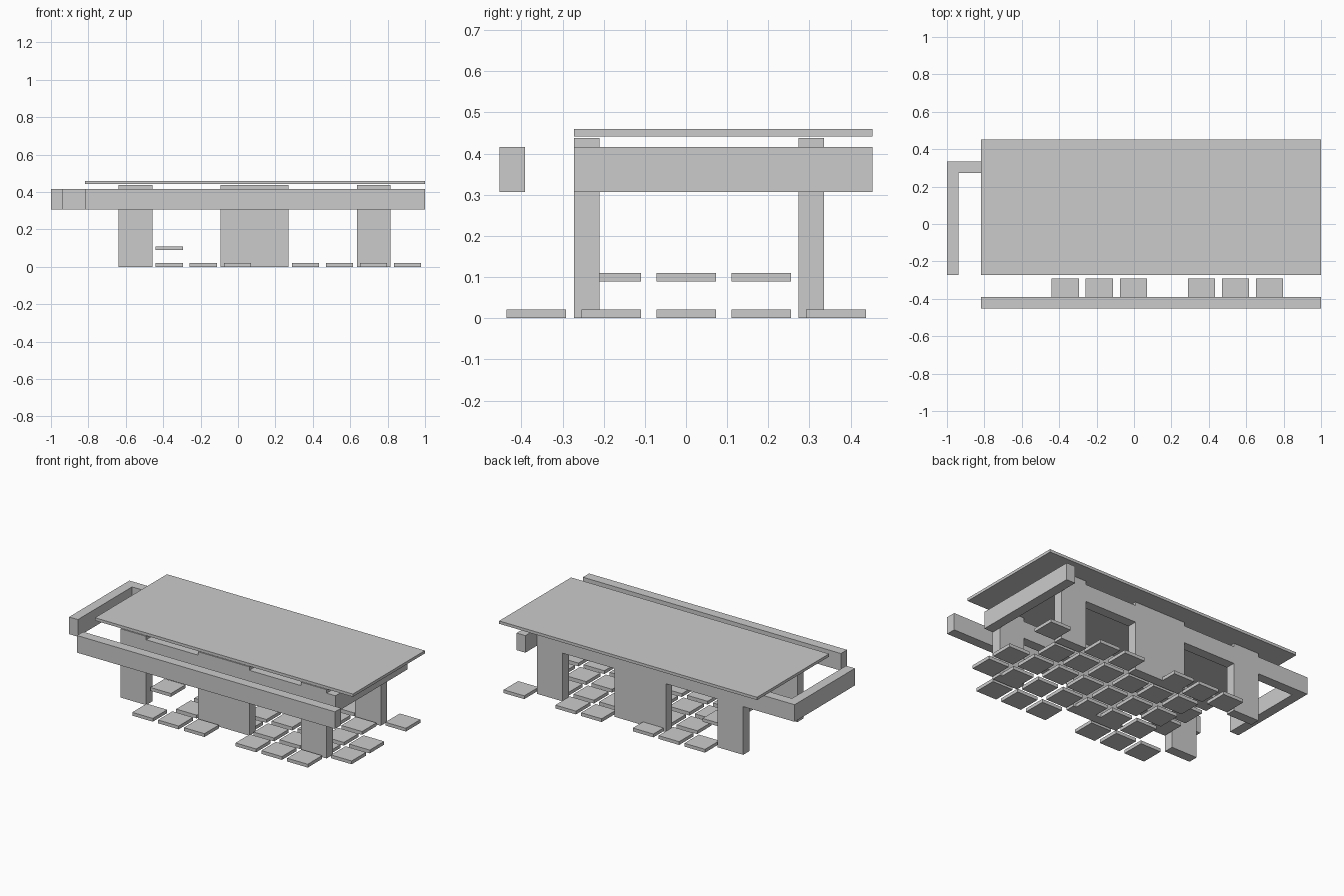
import bpy

cube = bpy.data.objects.get("Cube")
if cube:
    bpy.data.objects.remove(cube, do_unlink=True)

# Single plain grey finish
grey = bpy.data.materials.new("light_grey")
grey.use_nodes = True
colour = (0.6, 0.6, 0.6, 1)
grey.diffuse_color = colour
grey.node_tree.nodes["Principled BSDF"].inputs["Base Color"].default_value = colour


def box(name, xs, ys, zs):
    """Add a box spanning the given x, y and z ranges."""
    spans = (xs, ys, zs)
    bpy.ops.mesh.primitive_cube_add(size=1, location=[(a + b) / 2 for a, b in spans])
    ob = bpy.context.object
    ob.name = name
    ob.scale = [b - a for a, b in spans]
    bpy.ops.object.transform_apply(location=False, rotation=False, scale=True)
    ob.data.materials.append(grey)
    return ob


FRONT = (-0.272, -0.21)
BACK = (0.273, 0.335)
BEAM_Z = (0.307, 0.416)

# Flat roof
box("roof", (-0.818, 1.0), (-0.272, 0.453), (0.442, 0.46))

# Two rows of wide pillars
for row, ys in (("front", FRONT), ("back", BACK)):
    for side, xs in (("right", (-0.638, -0.457)), ("middle", (-0.093, 0.27)),
                     ("left", (0.635, 0.815))):
        box(f"{row}_{side}_pillar", xs, ys, (0, 0.438))

# Beams around and between the pillars
box("outer_front_beam", (-0.818, 1.0), (-0.453, -0.391), BEAM_Z)
box("inner_front_beam", (-0.638, 0.815), FRONT, BEAM_Z)
box("back_beam", (-1.0, 0.815), BACK, BEAM_Z)
box("left_beam", (0.815, 0.877), (-0.272, 0.453), BEAM_Z)
box("right_beam", (-1.0, -0.938), (-0.272, BACK[0]), BEAM_Z)

# Paving slabs on a grid, with gaps; three slabs at one end are raised
PITCH, SIZE, THICK = 0.182, 0.145, 0.021
rows = ["###.###.", "########", "########", "#######.", "###.##.#"]
for r, row in enumerate(rows):
    for c, mark in enumerate(row):
        if mark != "#":
            continue
        x = -0.44 + c * PITCH
        y = -0.436 + r * PITCH
        raised = c == 0 and 0 < r < len(rows) - 1
        z = 0.089 if raised else 0
        box("raised_slab" if raised else "paving_slab",
            (x, x + SIZE), (y, y + SIZE), (z, z + THICK))
